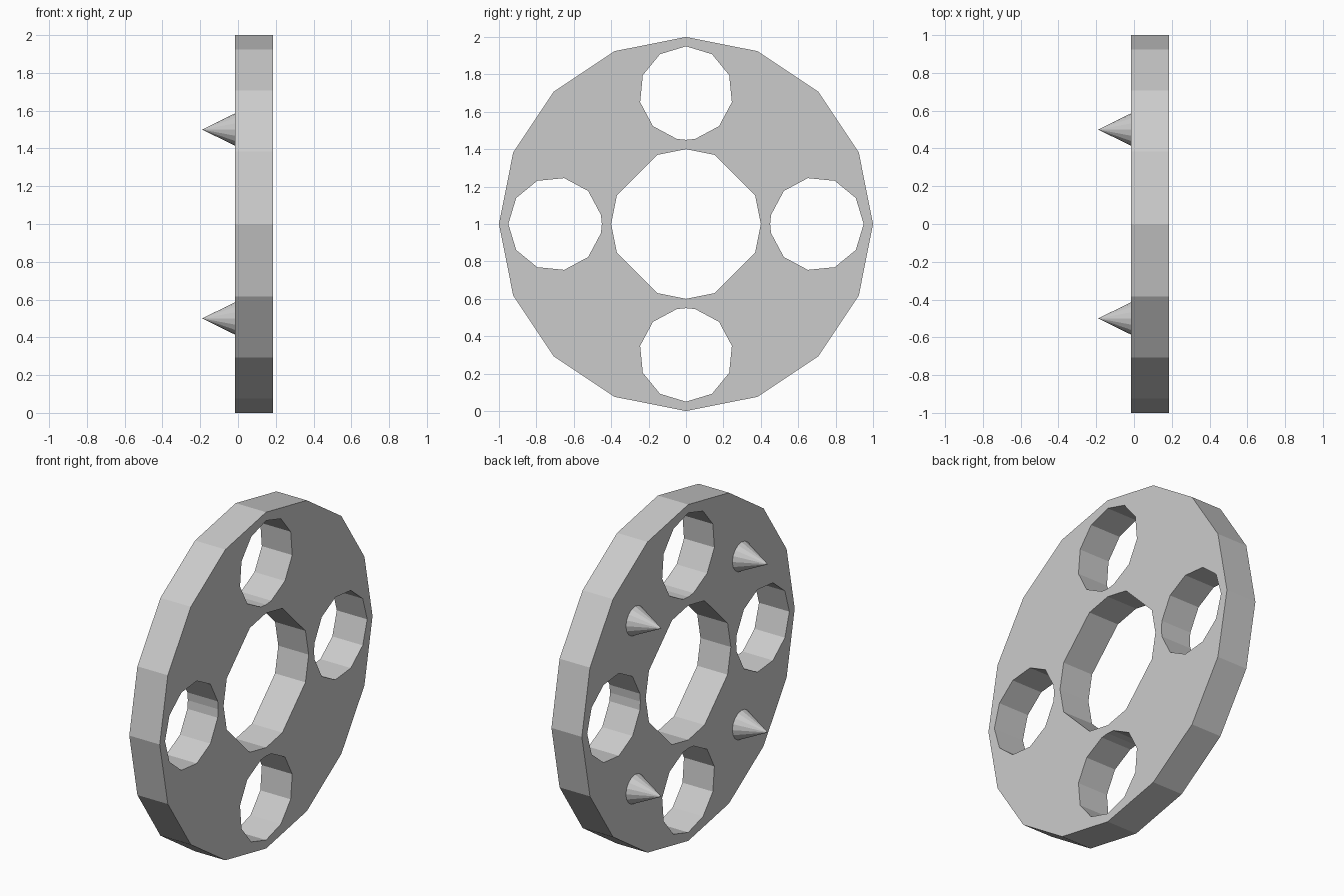
import bpy, bmesh, math
from mathutils import Matrix, Euler

if "Cube" in bpy.data.objects:
    bpy.data.objects.remove(bpy.data.objects["Cube"])

BACK, FRONT = -0.015, 0.185      # plate faces along x
TIP = -0.19                      # spike tips


def ring(radius, degrees, centre=0.0, turn=0.0):
    """Outline points; the ring centre sits 'centre' out from the axis, turned about it."""
    t = math.radians(turn)
    pts = []
    for d in degrees:
        a = math.radians(d)
        u, v = centre + radius * math.cos(a), radius * math.sin(a)
        pts.append((u * math.cos(t) - v * math.sin(t), u * math.sin(t) + v * math.cos(t)))
    return pts


# Outlines: 16-sided rim, centre hole without diagonal corners, four round holes
rim = ring(1.0, [i * 22.5 for i in range(16)])
centre_hole = ring(0.4, [i * 22.5 for i in range(16) if i % 4 != 2])
half = [i * 33.75 for i in range(6)]
side_angles = half + [180] + [360 - d for d in reversed(half[1:])]
outlines = [rim, centre_hole] + [ring(0.25, side_angles, 0.7, 90 * k) for k in range(4)]

# Filled, extruded profile
curve = bpy.data.curves.new("plate_profile", 'CURVE')
curve.dimensions = '2D'
curve.fill_mode = 'BOTH'
curve.extrude = (FRONT - BACK) / 2
for pts in outlines:
    s = curve.splines.new('POLY')
    s.points.add(len(pts) - 1)
    for p, (u, v) in zip(s.points, pts):
        p.co = (u, v, 0, 1)
    s.use_cyclic_u = True
    s.use_smooth = False
profile = bpy.data.objects.new("plate_profile", curve)
bpy.context.collection.objects.link(profile)
bpy.context.view_layer.update()
deps = bpy.context.evaluated_depsgraph_get()
mesh = bpy.data.meshes.new_from_object(profile.evaluated_get(deps))
bpy.data.objects.remove(profile)

# Plate: weld the profile mesh and stand it facing along x
bm = bmesh.new()
bm.from_mesh(mesh)
bmesh.ops.remove_doubles(bm, verts=bm.verts, dist=1e-4)
bmesh.ops.recalc_face_normals(bm, faces=bm.faces)
stand = Matrix.Translation(((BACK + FRONT) / 2, 0, 1)) @ Euler((math.pi / 2, 0, math.pi / 2)).to_matrix().to_4x4()
bm.transform(stand)
for f in bm.faces:
    f.smooth = False
bm.to_mesh(mesh)
bm.free()
mesh.name = "plate"
plate = bpy.data.objects.new("plate", mesh)
bpy.context.collection.objects.link(plate)

# Four spikes on the -x face
for y in (-0.5, 0.5):
    for z in (0.5, 1.5):
        bpy.ops.mesh.primitive_cone_add(vertices=16, radius1=0.086, radius2=0, depth=BACK - TIP,
                                        location=((BACK + TIP) / 2, y, z),
                                        rotation=(0, -math.pi / 2, 0))
        bpy.context.object.name = "spike"
